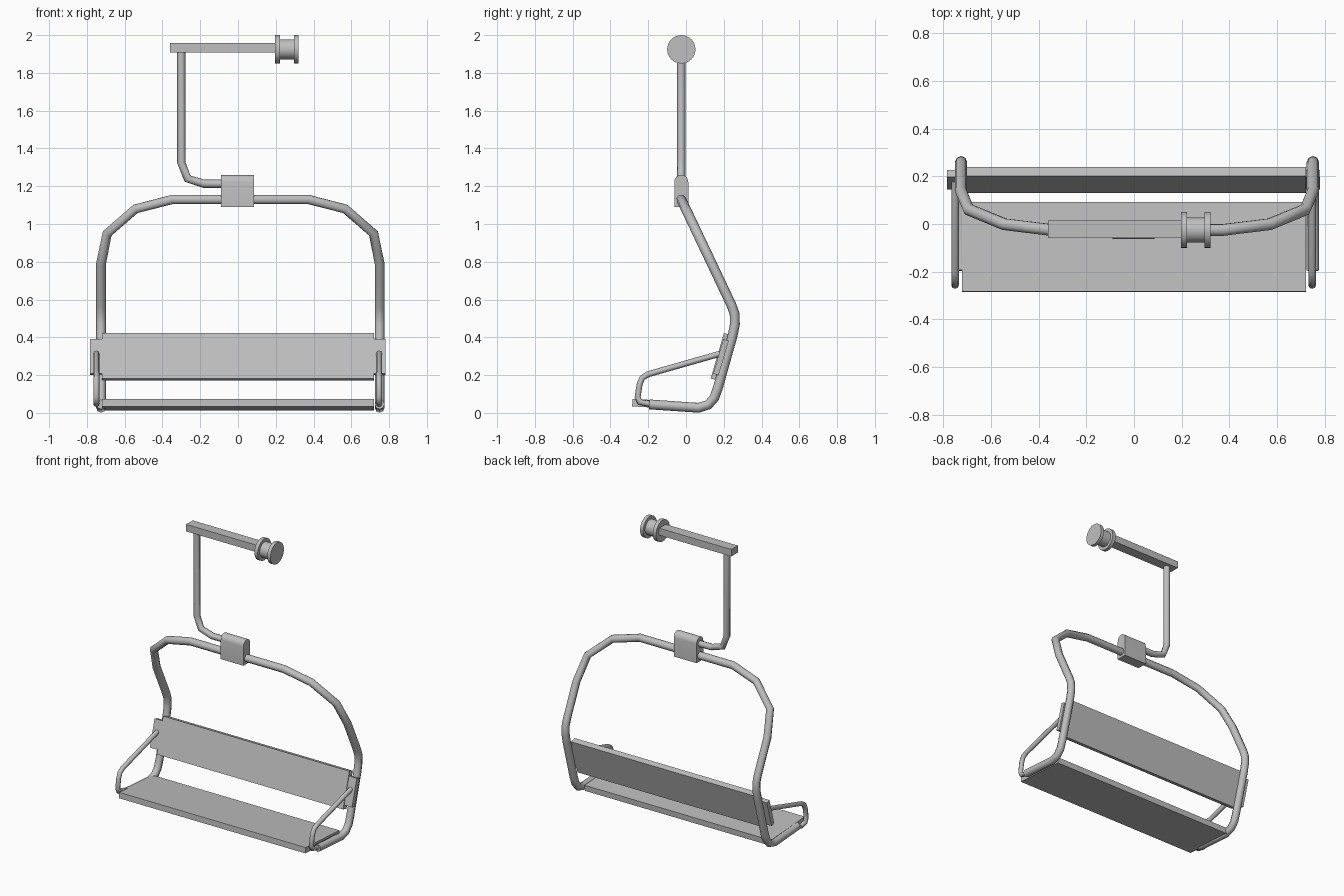
import bpy
from math import cos, sin, pi, radians

old = bpy.data.objects.get("Cube")
if old:
    bpy.data.objects.remove(old, do_unlink=True)

GREY = (0.52, 0.52, 0.52, 1)
steel = bpy.data.materials.new("grey steel")
steel.diffuse_color = GREY
steel.use_nodes = True
steel.node_tree.nodes["Principled BSDF"].inputs["Base Color"].default_value = GREY


def finish(obj, name, angle=None):
    obj.name = name
    obj.data.materials.clear()
    obj.data.materials.append(steel)
    if angle:
        bpy.ops.object.select_all(action="DESELECT")
        obj.select_set(True)
        bpy.context.view_layer.objects.active = obj
        bpy.ops.object.shade_smooth_by_angle(angle=radians(angle))
    return obj


def box(name, centre, size, tilt=0):
    bpy.ops.mesh.primitive_cube_add(size=1, location=centre, rotation=(tilt, 0, 0))
    obj = bpy.context.object
    obj.scale = size
    return finish(obj, name)


def tube(name, points, radius):
    curve = bpy.data.curves.new(name, "CURVE")
    curve.dimensions = "3D"
    curve.bevel_depth = radius
    curve.bevel_resolution = 2
    curve.use_fill_caps = True
    spline = curve.splines.new("POLY")
    spline.points.add(len(points) - 1)
    for p, co in zip(spline.points, points):
        p.co = (*co, 1)
    obj = bpy.data.objects.new(name, curve)
    bpy.context.collection.objects.link(obj)
    bpy.ops.object.select_all(action="DESELECT")
    obj.select_set(True)
    bpy.context.view_layer.objects.active = obj
    bpy.ops.object.convert(target="MESH")
    return finish(bpy.context.object, name, 50)


def disc(name, x0, x1, radius):
    bpy.ops.mesh.primitive_cylinder_add(vertices=32, radius=radius, depth=x1 - x0,
                                        location=((x0 + x1) / 2, AXIS_Y, 1.925),
                                        rotation=(0, pi / 2, 0))
    return finish(bpy.context.object, name, 30)


AXIS_Y = -0.025

# Main hoop: arch in a slanted plane, then the bent seat legs
arch = [(0.36, 1.13), (0.555, 1.08), (0.705, 0.95), (0.7375, 0.79), (0.7375, 0.57)]
leg = [(0.257, 0.525), (0.259, 0.47), (0.247, 0.41), (0.168, 0.13), (0.15, 0.08),
       (0.118, 0.043), (0.065, 0.027), (-0.195, 0.045)]
half = [(x, AXIS_Y + (1.13 - z) * 0.475, z) for x, z in arch]
half += [(0.7375, y, z) for y, z in leg]
shift = 0.0125
hoop = [(shift - x, y, z) for x, y, z in reversed(half)]
hoop += [(shift + x, y, z) for x, y, z in half]
tube("main_hoop", hoop, 0.026)

# Armrests and backrest end plates
arm = [(0.18, 0.313), (-0.2, 0.205), (-0.232, 0.185), (-0.246, 0.15),
       (-0.256, 0.085), (-0.245, 0.058), (-0.19, 0.047)]
lean = radians(-16.3)
for side, x in (("right", -0.75), ("left", 0.747)):
    tube(side + "_armrest", [(x, y, z) for y, z in arm], 0.016)
    box(side + "_end_plate", (x, 0.185, 0.295), (0.066, 0.03, 0.19), lean)

# Seat and backrest boards
box("backrest", (0, 0.185, 0.297), (1.44, 0.04, 0.25), lean)
box("seat", (0, -0.097, 0.043), (1.44, 0.375, 0.04), radians(-3.5))

# Clamp block with a rounded top, extruded along x
r, top = 0.037, 1.223
profile = [(-r, 1.09)] + [(-r * cos(pi * i / 8), top + r * sin(pi * i / 8))
                          for i in range(9)] + [(r, 1.09)]
n = len(profile)
verts = [(x, AXIS_Y + y, z) for x in (-0.09, 0.086) for y, z in profile]
faces = [(i, i + n, (i + 1) % n + n, (i + 1) % n) for i in range(n)]
faces += [tuple(range(n)), tuple(range(2 * n - 1, n - 1, -1))]
mesh = bpy.data.meshes.new("clamp_block")
mesh.from_pydata(verts, [], faces)
mesh.update()
block = bpy.data.objects.new("clamp_block", mesh)
bpy.context.collection.objects.link(block)
finish(block, "clamp_block", 30)

# Hanger rod and top arm
hanger = [(-0.05, 1.213), (-0.18, 1.213), (-0.267, 1.24), (-0.3, 1.325), (-0.3, 1.92)]
tube("hanger_rod", [(x, AXIS_Y, z) for x, z in hanger], 0.022)
box("top_arm", (-0.08, -0.022, 1.933), (0.56, 0.072, 0.049))

# Cable wheel
disc("wheel_inner_flange", 0.197, 0.222, 0.075)
disc("wheel_hub", 0.215, 0.3, 0.053)
disc("wheel_outer_flange", 0.296, 0.32, 0.075)
